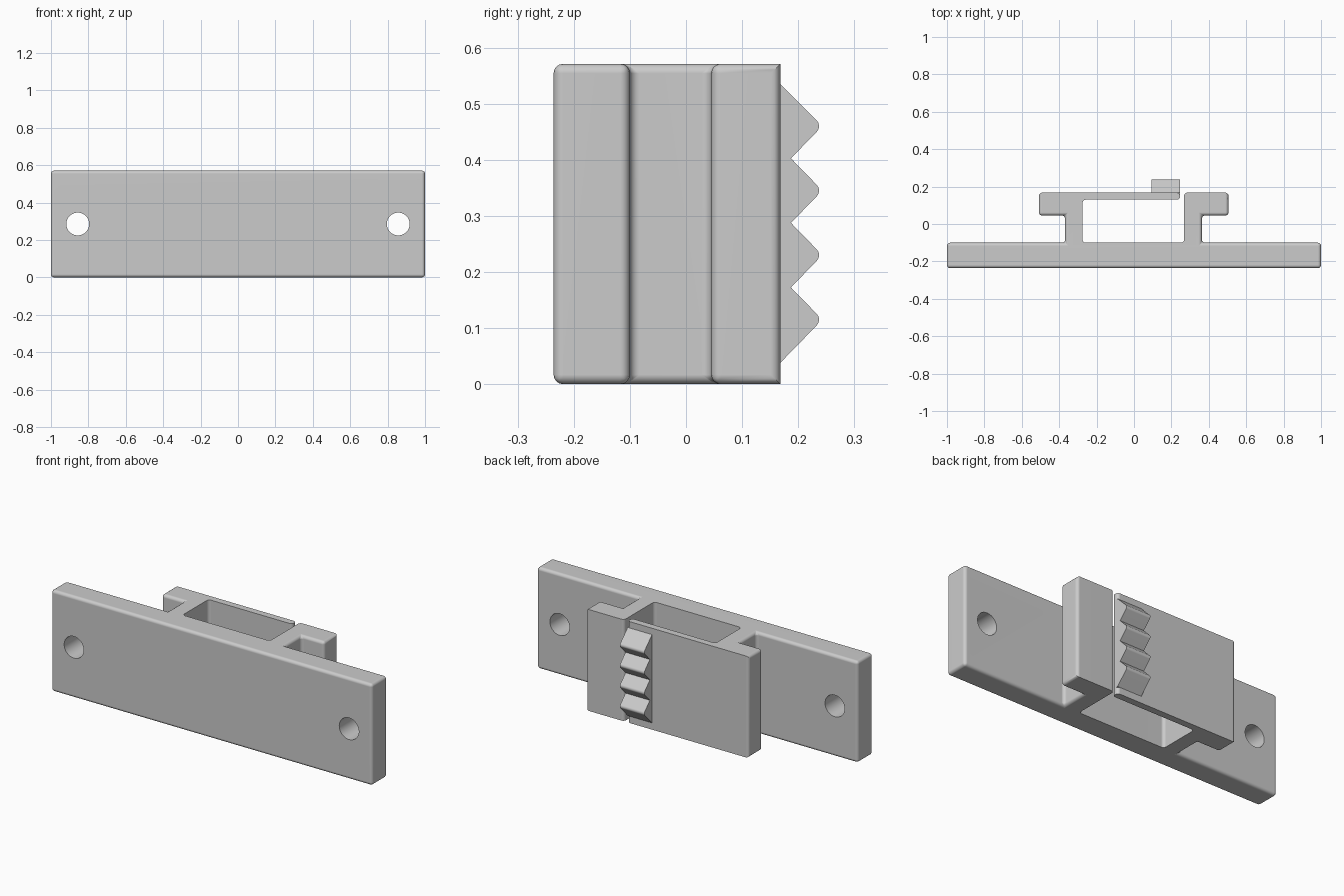
import bpy
import bmesh
from mathutils import Vector, Matrix

HEIGHT = 0.571
BACK = 0.168

old = bpy.data.objects.get("Cube")
if old:
    bpy.data.objects.remove(old, do_unlink=True)

grey = bpy.data.materials.new("plain grey")
grey.use_nodes = True
grey.diffuse_color = (0.6, 0.6, 0.6, 1)
grey.node_tree.nodes["Principled BSDF"].inputs["Base Color"].default_value = (0.6, 0.6, 0.6, 1)


def prism(points, direction):
    """Extrude a closed outline along a direction."""
    bm = bmesh.new()
    face = bm.faces.new([bm.verts.new(p) for p in points])
    grown = bmesh.ops.extrude_face_region(bm, geom=[face])["geom"]
    bmesh.ops.translate(bm, vec=direction,
                        verts=[g for g in grown if isinstance(g, bmesh.types.BMVert)])
    bmesh.ops.recalc_face_normals(bm, faces=bm.faces)
    return bm


def round_edges(bm, edges, radius):
    bmesh.ops.bevel(bm, geom=edges, offset=radius, offset_type='OFFSET',
                    segments=4, profile=0.5, affect='EDGES', clamp_overlap=True)


def make_object(name, bm):
    mesh = bpy.data.meshes.new(name)
    bm.to_mesh(mesh)
    bm.free()
    obj = bpy.data.objects.new(name, mesh)
    bpy.context.collection.objects.link(obj)
    mesh.materials.append(grey)
    return obj


def activate(obj):
    bpy.ops.object.select_all(action='DESELECT')
    obj.select_set(True)
    bpy.context.view_layer.objects.active = obj


def smooth(obj):
    activate(obj)
    bpy.ops.object.shade_smooth_by_angle(angle=0.6)
    obj.modifiers.new("even shading", 'WEIGHTED_NORMAL').keep_sharp = True


# Bracket: wall plate, two stems, hooked flanges and a thin spring arm
outline = [
    (-1, -0.236), (1, -0.236), (1, -0.1), (0.363, -0.1), (0.363, 0.045),
    (0.505, 0.045), (0.505, BACK), (0.268, BACK), (0.268, -0.1),
    (-0.275, -0.1), (-0.275, 0.13), (0.246, 0.13), (0.246, BACK),
    (-0.508, BACK), (-0.508, 0.045), (-0.368, 0.045), (-0.368, -0.1), (-1, -0.1),
]
bm = prism([(x, y, 0) for x, y in outline], Vector((0, 0, HEIGHT)))


def is_rounded(edge):
    a, b = (v.co for v in edge.verts)
    if abs(a.z - b.z) > 0.1:
        return True
    mid = (a + b) / 2
    inner = -0.3 < mid.x < 0.3 and mid.y > -0.2
    return not inner and mid.y < BACK - 0.01


round_edges(bm, [e for e in bm.edges if is_rounded(e)], 0.017)
bracket = make_object("bracket", bm)

# Screw holes through both ends of the plate
bm = bmesh.new()
for side in (-1, 1):
    place = Matrix.Translation((side * 0.857, -0.168, HEIGHT / 2)) @ Matrix.Rotation(1.570796, 4, 'X')
    bmesh.ops.create_cone(bm, cap_ends=True, segments=48, radius1=0.061,
                          radius2=0.061, depth=0.4, matrix=place)
cutter = make_object("hole_cutter", bm)
cutter.hide_render = True
cut = bracket.modifiers.new("screw holes", 'BOOLEAN')
cut.object = cutter
cut.operation = 'DIFFERENCE'
cut.solver = 'EXACT'
activate(bracket)
bpy.ops.object.modifier_apply(modifier=cut.name)
bpy.data.objects.remove(cutter, do_unlink=True)
smooth(bracket)

# Ratchet teeth: four rounded ridges on the back of the spring arm
pitch, first, tip, valley = 0.115, 0.115, 0.243, 0.187
profile = [(0.15, 0.036), (BACK, 0.038)]
for i in range(4):
    z = first + i * pitch
    profile.append((tip, z))
    if i < 3:
        profile.append((valley, z + pitch / 2))
profile += [(BACK, HEIGHT - 0.036), (0.15, HEIGHT - 0.034)]
bm = prism([(0.094, y, z) for y, z in profile], Vector((0.152, 0, 0)))
tips = [e for e in bm.edges if all(v.co.y > tip - 0.01 for v in e.verts)
        and abs(e.verts[0].co.x - e.verts[1].co.x) > 0.1]
round_edges(bm, tips, 0.014)
smooth(make_object("ratchet_teeth", bm))
